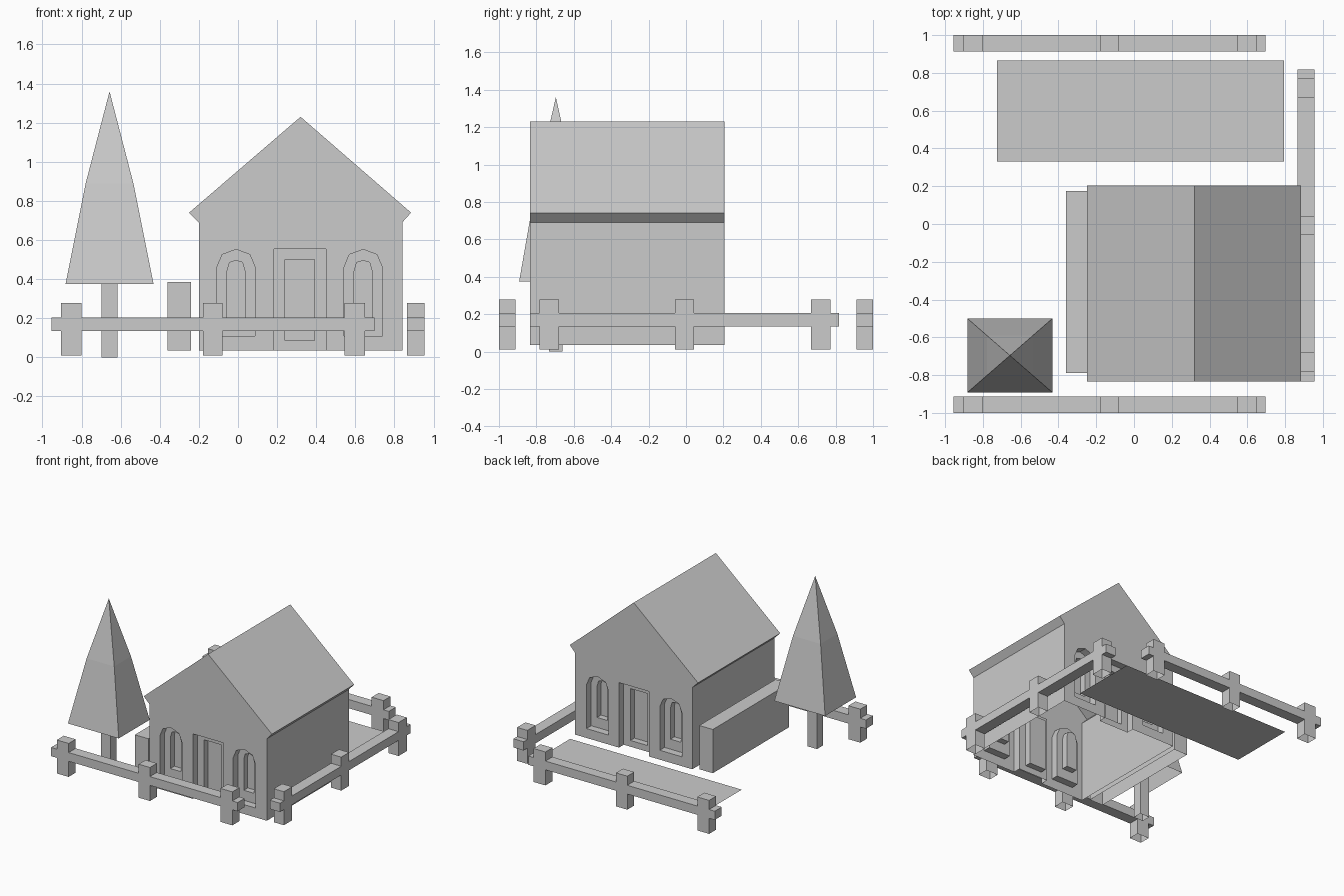
import bpy, bmesh
from mathutils import Vector

if "Cube" in bpy.data.objects:
    bpy.data.objects.remove(bpy.data.objects["Cube"])


def finish(name, bm):
    mesh = bpy.data.meshes.new(name)
    bm.to_mesh(mesh)
    bm.free()
    obj = bpy.data.objects.new(name, mesh)
    bpy.context.collection.objects.link(obj)
    return obj


def open_base(bm, height):
    """Remove the downward faces lying at the given height."""
    bm.normal_update()
    down = [f for f in bm.faces if f.normal.z < -0.9
            and abs(f.calc_center_median().z - height) < 0.005]
    bmesh.ops.delete(bm, geom=down, context='FACES')


def prism(name, profile, lo, hi, axis='Y', base=None):
    """Extrude an upright profile (across, z) along the X or Y axis."""
    bm = bmesh.new()
    place = (lambda u, z, w: (u, w, z)) if axis == 'Y' else (lambda u, z, w: (w, u, z))
    face = bm.faces.new([bm.verts.new(place(u, z, lo)) for u, z in profile])
    moved = bmesh.ops.extrude_face_region(bm, geom=[face], use_keep_orig=True)['geom']
    shift = Vector(place(0, 0, hi - lo))
    bmesh.ops.translate(bm, vec=shift, verts=[v for v in moved if isinstance(v, bmesh.types.BMVert)])
    bmesh.ops.recalc_face_normals(bm, faces=bm.faces)
    if base is not None:
        open_base(bm, base)
    return finish(name, bm)


def rect(u0, u1, z0, z1):
    return [(u0, z0), (u1, z0), (u1, z1), (u0, z1)]


def arch(c, r, z0, shoulder, top):
    mid = shoulder + (top - shoulder) * 0.55
    return [(c - r, z0), (c + r, z0), (c + r, shoulder), (c + r * 0.72, mid + 0.015),
            (c, top), (c - r * 0.72, mid + 0.015), (c - r, shoulder)]


# House: one gabled shell with stepped window and door recesses on both gables
FRONT, BACK, FLOOR = -0.835, 0.205, 0.035
house = prism("house", [(-0.2, FLOOR), (0.84, FLOOR), (0.84, 0.69), (0.885, 0.74),
                        (0.32, 1.23), (-0.25, 0.74), (-0.2, 0.69)], FRONT, BACK)
OUTER, INNER = 0.06, 0.11
recesses = [(rect(0.185, 0.45, -0.1, 0.555), OUTER), (rect(0.24, 0.39, 0.085, 0.50), INNER)]
for c in (-0.01, 0.64):
    recesses += [(arch(c, 0.098, 0.11, 0.46, 0.552), OUTER),
                 (arch(c, 0.046, 0.19, 0.44, 0.495), INNER)]
cutters = []
for profile, depth in recesses:
    for lo, hi in ((FRONT - 0.1, FRONT + depth), (BACK - depth, BACK + 0.1)):
        cutter = prism("recess_cutter", profile, lo, hi)
        cutter.hide_render = True
        mod = house.modifiers.new("recess", 'BOOLEAN')
        mod.operation, mod.solver, mod.object = 'DIFFERENCE', 'EXACT', cutter
        cutters.append(cutter)
deps = bpy.context.evaluated_depsgraph_get()
cut_mesh = bpy.data.meshes.new_from_object(house.evaluated_get(deps))
house.modifiers.clear()
house.data = cut_mesh
for cutter in cutters:
    bpy.data.objects.remove(cutter)
bm = bmesh.new()
bm.from_mesh(house.data)
open_base(bm, FLOOR)
bm.to_mesh(house.data)
bm.free()

# Hedge along the left wall
prism("hedge", rect(-0.36, -0.24, 0.035, 0.385), -0.79, 0.175, base=0.035)


# Fences: three posts joined by a rail, flush on both sides
def fence(name, start, lo, hi, axis):
    outline = [(start, 0.205), (start, 0.135)]
    posts = [(0.05, 0.155), (0.775, 0.875), (1.5, 1.605)]
    for a, b in posts:
        a, b = start + a, start + b
        outline += [(a, 0.135), (a, 0.01), (b, 0.01), (b, 0.135)]
    end = start + 1.652
    outline += [(end, 0.135), (end, 0.205)]
    for a, b in reversed(posts):
        a, b = start + a, start + b
        outline += [(b, 0.205), (b, 0.278), (a, 0.278), (a, 0.205)]
    prism(name, outline, lo, hi, axis, base=0.01)


fence("front_fence", -0.955, -1.0, -0.912, 'Y')
fence("back_fence", -0.955, 0.912, 1.0, 'Y')
fence("right_fence", -0.833, 0.865, 0.955, 'X')

# Flat garden bed behind the house
bm = bmesh.new()
bm.faces.new([bm.verts.new((x, y, 0.06)) for x, y in rect(-0.725, 0.795, 0.33, 0.865)])
finish("garden_bed", bm)

# Tree: four-sided crown with a slight bulge, and a square trunk
TX, TY = -0.657, -0.696
bm = bmesh.new()
rings = []
for hx, hy, z in ((0.225, 0.196, 0.375), (0.122, 0.106, 0.89)):
    rings.append([bm.verts.new((TX + sx * hx, TY + sy * hy, z))
                  for sx, sy in ((-1, -1), (1, -1), (1, 1), (-1, 1))])
tip = bm.verts.new((TX, TY, 1.36))
for i in range(4):
    j = (i + 1) % 4
    bm.faces.new((rings[0][i], rings[0][j], rings[1][j], rings[1][i]))
    bm.faces.new((rings[1][i], rings[1][j], tip))
finish("tree_crown", bm)
prism("tree_trunk", rect(TX - 0.042, TX + 0.042, 0.0, 0.38), TY - 0.037, TY + 0.037, base=0.0)
